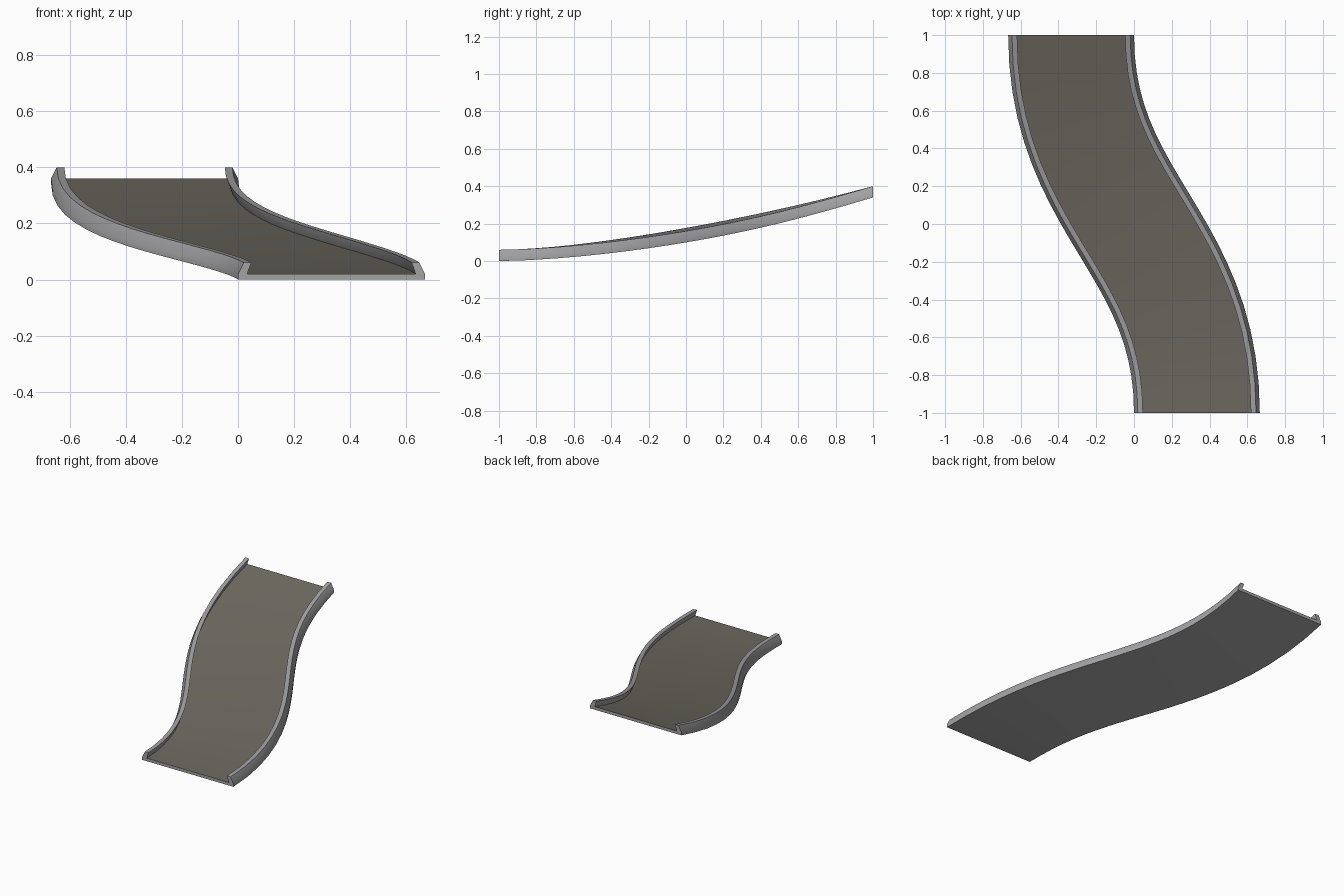
import bpy, bmesh, math
from mathutils import Vector

if "Cube" in bpy.data.objects:
    bpy.data.objects.remove(bpy.data.objects["Cube"])

N = 20        # steps along the ramp
HALF = 0.333  # half width
H = 0.1       # how far the curve handles stop from the middle


def material(name, rgb):
    m = bpy.data.materials.new(name)
    m.diffuse_color = (*rgb, 1)
    m.use_nodes = True
    m.node_tree.nodes["Principled BSDF"].inputs["Base Color"].default_value = m.diffuse_color
    return m


GREY = material("rail grey", (0.36, 0.36, 0.37))
DECK = material("road brown grey", (0.155, 0.145, 0.12))


def height(y):
    return 0.34 * max(0, (y + 1) / 2) ** 1.65


def place(t, off, z):
    """Point at curve position t, moved sideways by off and up by z."""
    p = [Vector((0.333, -1)), Vector((0.333, -H)), Vector((-0.333, H)), Vector((-0.333, 1))]
    u = 1 - t
    c = p[0]*u**3 + p[1]*3*u*u*t + p[2]*3*u*t*t + p[3]*t**3
    d = ((p[1]-p[0])*u*u + (p[2]-p[1])*2*u*t + (p[3]-p[2])*t*t).normalized()
    q = c + Vector((d.y, -d.x)) * off
    return (q.x, q.y, z + height(q.y + 0.3 * (c.y - q.y)))


def sweep(name, profile, top_mat=None):
    """Sweep a closed profile (offset, height) along the S curve."""
    bm = bmesh.new()
    rings = [[bm.verts.new(place(i / N, *p)) for p in profile] for i in range(N + 1)]
    n = len(profile)
    for a, b in zip(rings, rings[1:]):
        for k in range(n):
            j = (k + 1) % n
            bm.faces.new((a[k], a[j], b[j], b[k]))
    bm.faces.new(rings[0])
    bm.faces.new(rings[-1])
    bmesh.ops.recalc_face_normals(bm, faces=bm.faces)
    me = bpy.data.meshes.new(name)
    me.materials.append(GREY)
    if top_mat:
        me.materials.append(top_mat)
        for f in bm.faces:
            f.material_index = 1 if f.normal.z > 0.5 else 0
    bm.to_mesh(me)
    bm.free()
    ob = bpy.data.objects.new(name, me)
    bpy.context.collection.objects.link(ob)
    bpy.context.view_layer.objects.active = ob
    ob.select_set(True)
    bpy.ops.object.shade_smooth_by_angle(angle=math.radians(30))
    ob.select_set(False)


# road slab with coloured top
W = HALF - 0.015
sweep("road_deck", [(-W, 0), (W, 0), (W, 0.02), (-W, 0.02)], DECK)

# inward leaning rails on both sides
for side, name in ((-1, "left_rail"), (1, "right_rail")):
    shape = [(0, 0), (0, 0.02), (0.02, 0.06), (0.047, 0.06), (0.033, 0.02), (0.015, 0)]
    sweep(name, [(side * (HALF - x), z) for x, z in shape])
